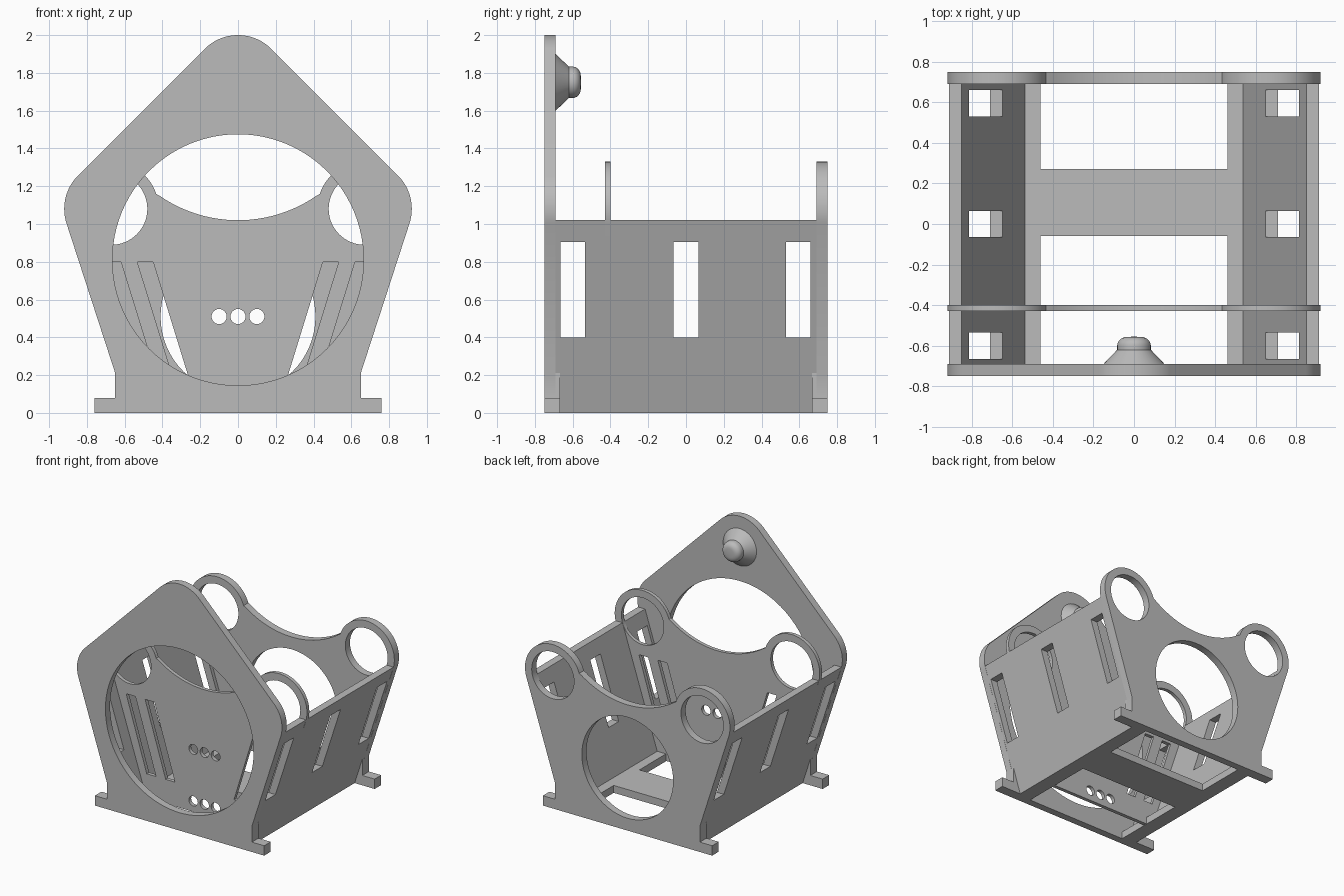
import bpy, bmesh
from math import cos, sin, radians, atan2, degrees, pi

cube = bpy.data.objects.get("Cube")
if cube:
    bpy.data.objects.remove(cube, do_unlink=True)

grey = bpy.data.materials.new("plain_grey")
grey.use_nodes = True
grey.diffuse_color = (0.5, 0.5, 0.5, 1)
grey.node_tree.nodes["Principled BSDF"].inputs["Base Color"].default_value = (0.5, 0.5, 0.5, 1)

EAR, EAR_R = (0.67, 1.08), 0.25      # shoulder rounding
TOP = (0, 1.75)                      # apex rounding, also the saddle centre
SLOPE = 0.325                        # outward lean of the sides


def arc(center, r, a, b, n=24):
    return [(center[0] + r * cos(radians(a + (b - a) * i / n)),
             center[1] + r * sin(radians(a + (b - a) * i / n))) for i in range(n + 1)]


def circle(center, r, n=64):
    return arc(center, r, 0, 360, n)[:-1]


def rect(x0, x1, y0, y1):
    return [(x0, y0), (x1, y0), (x1, y1), (x0, y1)]


def mirror(points):
    return [(-x, y) for x, y in points]


def symmetric(half):
    """Close a right-hand outline with its mirror image."""
    return half + [p for p in mirror(half)[::-1] if abs(p[0]) > 1e-5]


def finish(name, mesh):
    obj = bpy.data.objects.new(name, mesh)
    bpy.context.collection.objects.link(obj)
    mesh.materials.clear()
    mesh.materials.append(grey)
    bpy.ops.object.select_all(action='DESELECT')
    obj.select_set(True)
    bpy.context.view_layer.objects.active = obj
    bpy.ops.object.shade_smooth_by_angle(angle=radians(30))
    return obj


def slab(name, loops, thickness, place):
    """Fill an outline with holes, thicken it and place each point by a rule."""
    curve = bpy.data.curves.new(name, 'CURVE')
    curve.dimensions = '2D'
    curve.fill_mode = 'BOTH'
    curve.extrude = thickness / 2
    for pts in loops:
        spline = curve.splines.new('POLY')
        spline.points.add(len(pts) - 1)
        for p, (x, y) in zip(spline.points, pts):
            p.co = (x, y, 0, 1)
        spline.use_cyclic_u = True
    temp = bpy.data.objects.new(name + "_outline", curve)
    bpy.context.collection.objects.link(temp)
    graph = bpy.context.evaluated_depsgraph_get()
    mesh = bpy.data.meshes.new_from_object(temp.evaluated_get(graph))
    bpy.data.objects.remove(temp, do_unlink=True)
    bm = bmesh.new()
    bm.from_mesh(mesh)
    bmesh.ops.remove_doubles(bm, verts=bm.verts, dist=1e-5)
    for v in bm.verts:
        v.co = place(*v.co)
    bmesh.ops.recalc_face_normals(bm, faces=bm.faces)
    bm.to_mesh(mesh)
    bm.free()
    mesh.name = name
    return finish(name, mesh)


def upright(y):
    return lambda u, v, w: (u, y + w, v)


# Shared outline pieces
foot = [(0.76, 0), (0.76, 0.08), (0.65, 0.08), (0.65, 0.21)]
saddle_end = (0.43, 1.16)
ear_end = degrees(atan2(saddle_end[1] - EAR[1], saddle_end[0] - EAR[0]))
saddle_start = degrees(atan2(saddle_end[1] - TOP[1], saddle_end[0]))
ear = arc(EAR, EAR_R, -18, ear_end, 36) + arc(TOP, 0.73, saddle_start, -90)[1:]
ear_holes = [circle(EAR, 0.19), circle((-EAR[0], EAR[1]), 0.19)]

# Front plate with a large round opening
front = foot + arc(EAR, EAR_R, -18, 45) + arc(TOP, EAR_R, 45, 90)
slab("front_plate", [symmetric(front), circle((0, 0.81), 0.665, 96)], 0.06, upright(-0.72))

# Back plate with two ring ears
slab("back_plate", [symmetric(foot + ear), circle((0, 0.51), 0.41)] + ear_holes,
     0.06, upright(0.72))

# Divider plate with slanted slots and two rows of small holes
slots = []
for x in (0.45, 0.62):
    slot = [(x, 0.8), (x + 0.083, 0.8), (x - 0.102, 0.2), (x - 0.185, 0.2)]
    slots += [slot, mirror(slot)]
pegs = [circle((x, z), 0.04, 24) for z in (0.09, 0.51) for x in (-0.1, 0, 0.1)]
slab("divider_plate", [symmetric([(0.57, 0.003)] + ear)] + ear_holes + slots + pegs,
     0.03, upright(-0.415))

# Leaning side walls with three windows each
windows = [rect(y - 0.065, y + 0.065, 0.4, 0.905) for y in (-0.6, 0, 0.595)]
for side, s in (("left", 1), ("right", -1)):
    slab(side + "_wall", [rect(-0.695, 0.695, 0, 1.02)] + windows, 0.062,
         lambda u, v, w: (s * (0.55 + SLOPE * v + w), u, v))
    # Thickened corner blocks behind the feet
    block = [(0.54, 0), (0.65, 0), (0.65, 0.21), (0.61, 0.21)]
    toe = rect(0.64, 0.76, 0, 0.08)
    for end, e in (("front", -1), ("back", 1)):
        for part, shape in (("corner_block", block), ("foot", toe)):
            slab(f"{end}_{side}_{part}", [[(s * x, z) for x, z in shape]],
                 0.075, upright(e * 0.7035))

# Floor: two side strips joined by a crossbar
floor = [(0.46, -0.06), (0.46, -0.695), (0.55, -0.695),
         (0.55, 0.695), (0.46, 0.695), (0.46, 0.27)]
slab("floor", [floor + mirror(floor)[::-1]], 0.06, lambda u, v, w: (u, v, 0.03 + w))

# Conical peg with a domed tip on the inside of the front plate
profile = [(0.15, -0.7), (0.15, -0.69), (0.083, -0.62), (0.083, -0.60)]
profile += [(0.035 + 0.048 * cos(a * pi / 12), -0.60 + 0.043 * sin(a * pi / 12))
            for a in range(1, 7)]
profile.append((0, -0.555))
bm = bmesh.new()
verts = [bm.verts.new((r, y, TOP[1])) for r, y in profile]
edges = [bm.edges.new(pair) for pair in zip(verts, verts[1:])]
bmesh.ops.spin(bm, geom=verts + edges, cent=(0, 0, TOP[1]), axis=(0, 1, 0),
               angle=2 * pi, steps=48)
bmesh.ops.remove_doubles(bm, verts=bm.verts, dist=1e-5)
bmesh.ops.recalc_face_normals(bm, faces=bm.faces)
peg_mesh = bpy.data.meshes.new("peg")
bm.to_mesh(peg_mesh)
bm.free()
finish("peg", peg_mesh)
